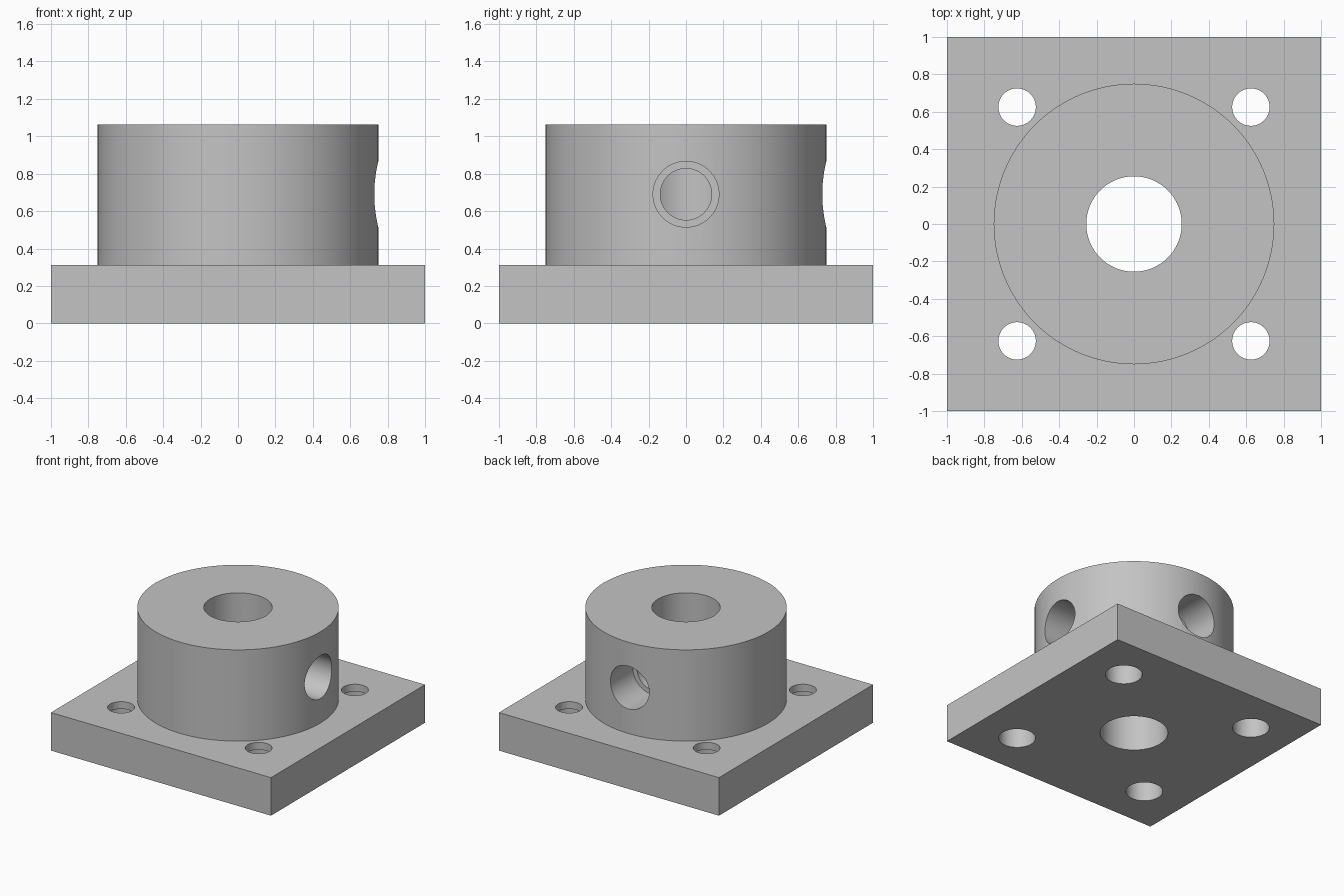
import bpy
import math

cube = bpy.data.objects.get("Cube")
if cube:
    bpy.data.objects.remove(cube, do_unlink=True)

PLATE = 0.3125      # plate thickness
TOP = 1.0625        # top of the collar
PORT_Z = 0.69       # height of the side ports
SEGMENTS = 96

grey = bpy.data.materials.new("plain grey")
grey.use_nodes = True
colour = (0.55, 0.55, 0.55, 1)
grey.diffuse_color = colour
grey.node_tree.nodes["Principled BSDF"].inputs["Base Color"].default_value = colour


def cylinder(name, radius, start, end, axis="z", offset=(0, 0)):
    """Cylinder between two positions along an axis."""
    mid = (start + end) / 2
    if axis == "x":
        loc, rot = (mid, 0, PORT_Z), (0, math.pi / 2, 0)
    elif axis == "y":
        loc, rot = (0, mid, PORT_Z), (math.pi / 2, 0, 0)
    else:
        loc, rot = (offset[0], offset[1], mid), (0, 0, 0)
    bpy.ops.mesh.primitive_cylinder_add(vertices=SEGMENTS, radius=radius,
                                        depth=end - start, location=loc, rotation=rot)
    obj = bpy.context.object
    obj.name = name
    return obj


def combine(body, tool, operation):
    """Apply a boolean to the body and discard the tool."""
    tool.hide_render = True
    mod = body.modifiers.new(tool.name, "BOOLEAN")
    mod.operation = operation
    mod.solver = "EXACT"
    mod.object = tool
    bpy.context.view_layer.objects.active = body
    bpy.ops.object.modifier_apply(modifier=mod.name)
    bpy.data.objects.remove(tool, do_unlink=True)


# Square mounting plate
bpy.ops.mesh.primitive_cube_add(size=2, location=(0, 0, PLATE / 2))
flange = bpy.context.object
flange.name = "flange_mount"
flange.scale.z = PLATE / 2
bpy.ops.object.transform_apply(location=True, rotation=True, scale=True)
flange.data.materials.append(grey)

# Round collar and its central bore
combine(flange, cylinder("collar", 0.75, PLATE / 2, TOP), "UNION")
combine(flange, cylinder("bore", 0.255, -0.2, TOP + 0.2), "DIFFERENCE")

# Stepped side ports on two adjacent sides
for axis in "xy":
    combine(flange, cylinder("port", 0.1375, 0.02, 1, axis), "DIFFERENCE")
    combine(flange, cylinder("port_recess", 0.176, 0.44, 1, axis), "DIFFERENCE")

# Corner bolt holes, widened from below
for sx in (-1, 1):
    for sy in (-1, 1):
        corner = (sx * 0.625, sy * 0.625)
        combine(flange, cylinder("bolt_hole", 0.1, -0.2, 0.6, offset=corner), "DIFFERENCE")
        combine(flange, cylinder("bolt_recess", 0.1385, -0.2, PLATE - 0.06, offset=corner),
                "DIFFERENCE")

# One material throughout, smooth curves with sharp edges
flange.data.materials.clear()
flange.data.materials.append(grey)
for face in flange.data.polygons:
    face.material_index = 0
bpy.ops.object.select_all(action="DESELECT")
flange.select_set(True)
bpy.context.view_layer.objects.active = flange
bpy.ops.object.shade_smooth_by_angle(angle=math.radians(30))
